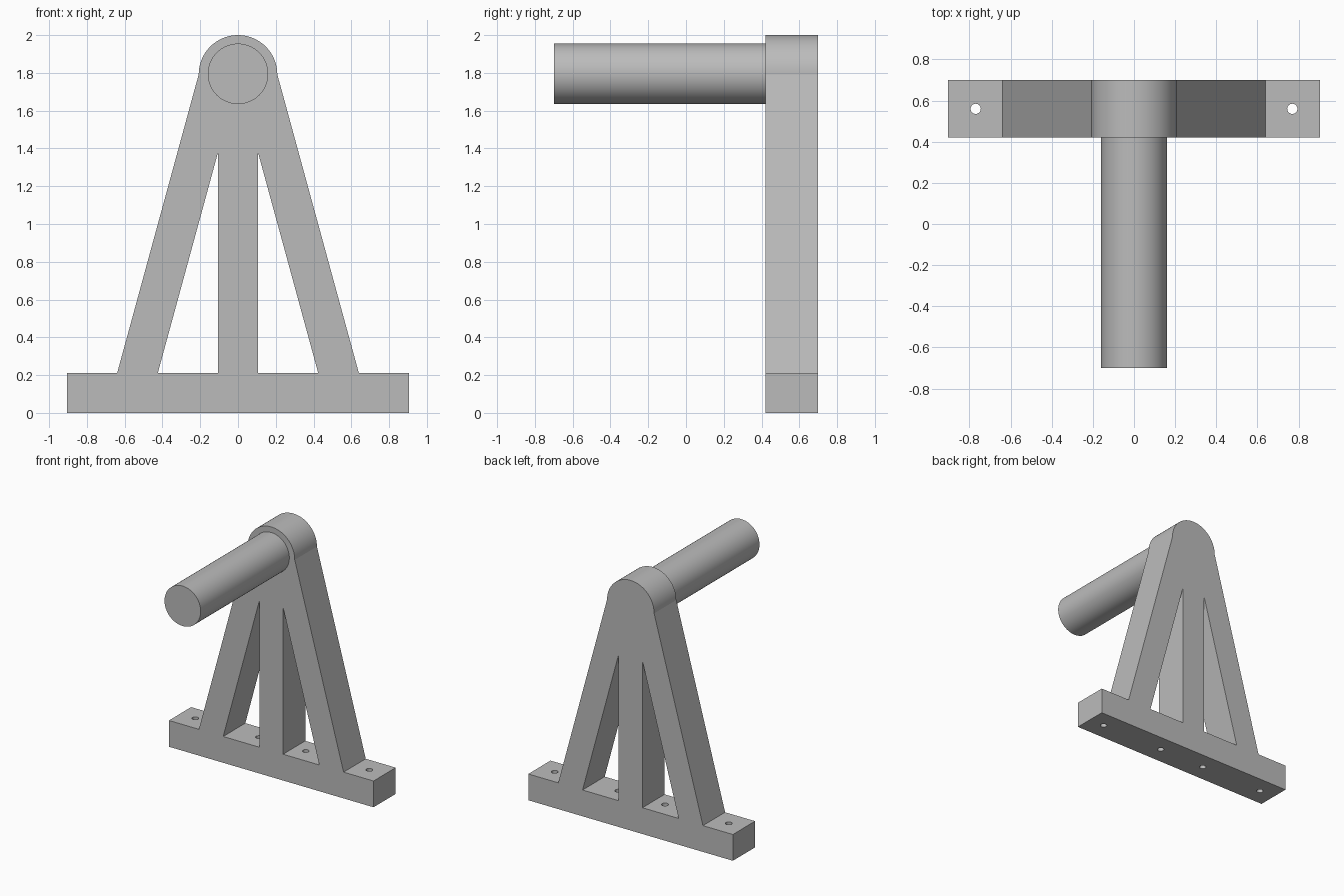
import bpy, bmesh, math
from mathutils import Matrix

cube = bpy.data.objects.get("Cube")
if cube:
    bpy.data.objects.remove(cube, do_unlink=True)

GREY = 0.5
grey = bpy.data.materials.new("plain grey")
grey.use_nodes = True
grey.diffuse_color = (GREY, GREY, GREY, 1)
grey.node_tree.nodes["Principled BSDF"].inputs["Base Color"].default_value = (GREY, GREY, GREY, 1)

DEPTH, FRAME_Y = 0.28, 0.56
BASE_TOP, HEAD_Z, HEAD_R = 0.21, 1.792, 0.208


def activate(obj):
    bpy.ops.object.select_all(action='DESELECT')
    obj.select_set(True)
    bpy.context.view_layer.objects.active = obj


def cylinder(name, radius, length, location, rotation=(0, 0, 0), sides=64):
    bpy.ops.mesh.primitive_cylinder_add(vertices=sides, radius=radius, depth=length,
                                        location=location, rotation=rotation)
    obj = bpy.context.object
    obj.name = name
    return obj


def finish(obj):
    obj.data.materials.clear()
    obj.data.materials.append(grey)
    activate(obj)
    bpy.ops.object.shade_smooth_by_angle(angle=math.radians(12))


# Frame outline: base bar, sloping legs and round head, with two window openings
half = [(0.905, 0), (0.905, BASE_TOP), (0.64, BASE_TOP)]
steps = 48
arc = [(HEAD_R * math.cos(math.pi * i / steps), HEAD_Z + HEAD_R * math.sin(math.pi * i / steps))
       for i in range(steps + 1)]
outline = half + arc + [(-x, z) for x, z in reversed(half)]
window = [(0.105, BASE_TOP), (0.425, BASE_TOP), (0.107, 1.375), (0.105, 1.375)]
loops = [outline, window, [(-x, z) for x, z in window]]

curve = bpy.data.curves.new("support_frame", 'CURVE')
curve.dimensions = '2D'
curve.fill_mode = 'BOTH'
curve.extrude = DEPTH / 2
for points in loops:
    spline = curve.splines.new('POLY')
    spline.points.add(len(points) - 1)
    for point, (x, z) in zip(spline.points, points):
        point.co = (x, z, 0, 1)
    spline.use_cyclic_u = True
frame = bpy.data.objects.new("support_frame", curve)
bpy.context.collection.objects.link(frame)
activate(frame)
bpy.ops.object.convert(target='MESH')
frame = bpy.context.object

# Stand the profile upright and weld it into a closed solid
bm = bmesh.new()
bm.from_mesh(frame.data)
bmesh.ops.transform(bm, verts=bm.verts,
                    matrix=Matrix.Translation((0, FRAME_Y, 0)) @ Matrix.Rotation(math.pi / 2, 4, 'X'))
bmesh.ops.remove_doubles(bm, verts=bm.verts, dist=0.0005)
bmesh.ops.recalc_face_normals(bm, faces=bm.faces)
bm.to_mesh(frame.data)
bm.free()

# Four bolt holes through the base bar
for x in (-0.77, -0.207, 0.207, 0.77):
    cutter = cylinder("bolt_hole_cutter", 0.025, 0.5, (x, FRAME_Y, 0.1), sides=16)
    cutter.hide_render = True
    cut = frame.modifiers.new("bolt_hole", 'BOOLEAN')
    cut.operation = 'DIFFERENCE'
    cut.solver = 'EXACT'
    cut.object = cutter
    activate(frame)
    bpy.ops.object.modifier_apply(modifier=cut.name)
    bpy.data.objects.remove(cutter, do_unlink=True)
finish(frame)

# Round peg projecting forward from the head
front, back = -0.70, 0.43
peg = cylinder("peg", 0.16, back - front, (0, (front + back) / 2, HEAD_Z + 0.003),
               (math.pi / 2, 0, 0))
finish(peg)
